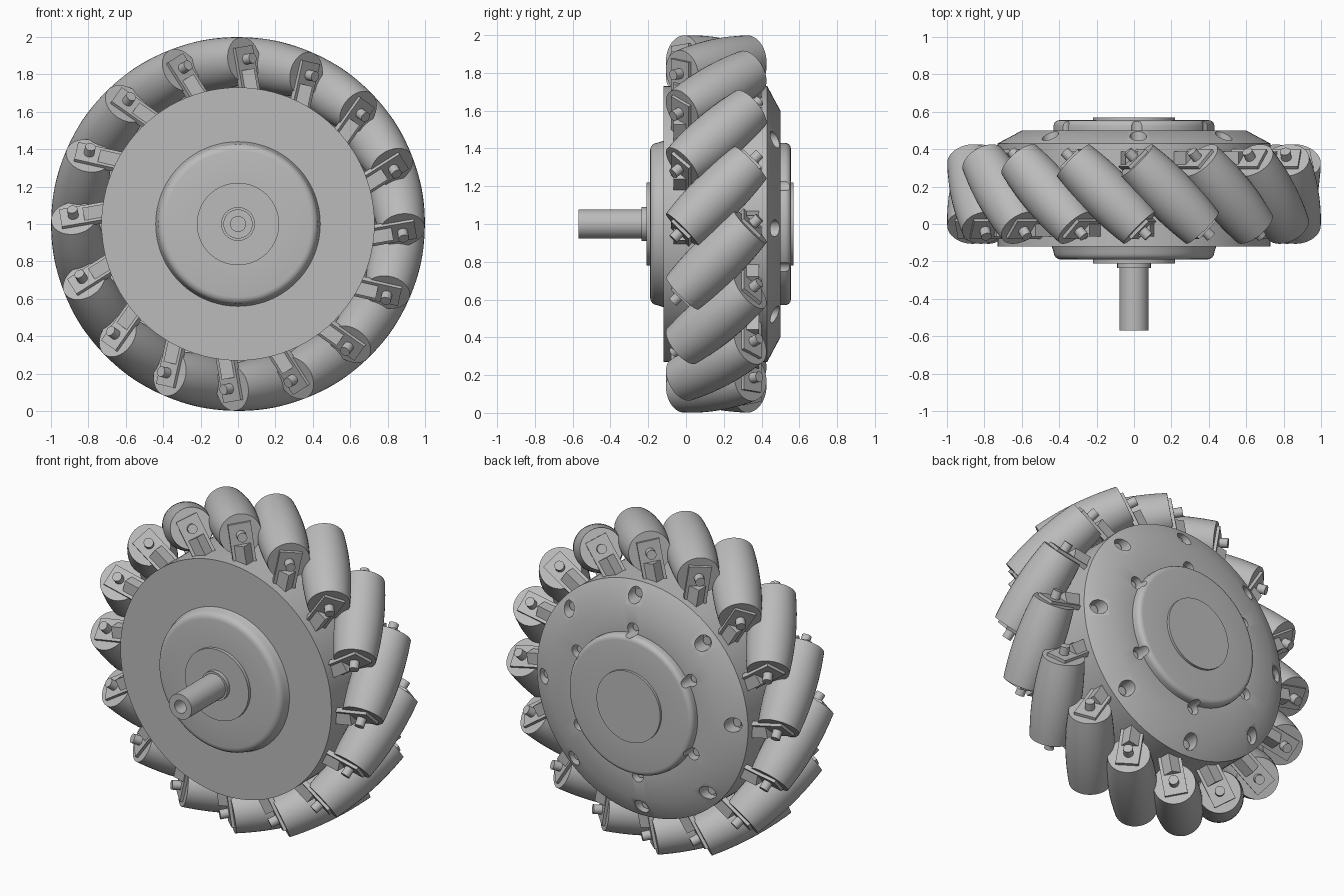
import bpy, bmesh
from math import radians, sqrt, cos, sin, pi
from mathutils import Matrix

cube = bpy.data.objects.get("Cube")
if cube:
    bpy.data.objects.remove(cube, do_unlink=True)

grey = bpy.data.materials.new("plain grey")
grey.use_nodes = True
grey.diffuse_color = (0.5, 0.5, 0.5, 1)
grey.node_tree.nodes["Principled BSDF"].inputs["Base Color"].default_value = (0.5, 0.5, 0.5, 1)

AXLE = Matrix.Translation((0, 0, 1))
parts = []


def finish(name, bm):
    bmesh.ops.recalc_face_normals(bm, faces=bm.faces)
    mesh = bpy.data.meshes.new(name)
    bm.to_mesh(mesh)
    bm.free()
    mesh.materials.append(grey)
    return mesh


def place(name, mesh, matrix):
    ob = bpy.data.objects.new(name, mesh)
    ob.matrix_world = matrix
    bpy.context.collection.objects.link(ob)
    parts.append(ob)
    return ob


def lathe(bm, profile, sides, matrix=Matrix()):
    """Turn a closed (radius, y) profile about the y axis; zero radius becomes a pole."""
    rings = []
    for r, y in profile:
        if r == 0:
            rings.append([bm.verts.new(matrix @ Matrix.Translation((0, y, 0)).translation)] * sides)
        else:
            rings.append([bm.verts.new(matrix @ Matrix.Translation(
                (r * cos(2 * pi * i / sides), y, r * sin(2 * pi * i / sides))).translation)
                for i in range(sides)])
    for a, b in zip(rings, rings[1:]):
        for i in range(sides):
            j = (i + 1) % sides
            corners = dict.fromkeys((a[i], a[j], b[j], b[i]))
            bm.faces.new(list(corners))


def prism(bm, outline, z0, z1):
    low, high = ([bm.verts.new((x, y, z)) for x, y in outline] for z in (z0, z1))
    bm.faces.new(low)
    bm.faces.new(high)
    n = len(outline)
    for i in range(n):
        j = (i + 1) % n
        bm.faces.new((low[i], low[j], high[j], high[i]))


def rounded(r, y, fillet, out):
    """Quarter-round rim that ends at plane y; out is the outward y direction."""
    return [(r - fillet + fillet * cos(t * pi / 8), y + out * fillet * (sin(t * pi / 8) - 1))
            for t in range(5)]


# Hub body with both caps, turned in one piece
bm = bmesh.new()
front = [(0.44, -0.12)] + rounded(0.43, -0.19, 0.04, -1) + [(0.22, -0.19), (0.22, -0.21), (0, -0.21)]
back = ([(0.73, -0.12), (0.73, 0.43), (0.6, 0.5), (0.43, 0.5)]
        + rounded(0.43, 0.555, 0.03, 1) + [(0.22, 0.555), (0.22, 0.57), (0, 0.57)])
lathe(bm, front[::-1] + back, 96)
hub = place("hub", finish("hub", bm), AXLE)

# Screw holes in the back of the hub, with a screw in each
holes, screws = bmesh.new(), bmesh.new()
for count, radius, bore, floor in ((8, 0.655, 0.045, 0.4), (6, 0.455, 0.038, 0.44)):
    for k in range(count):
        m = Matrix.Rotation(radians(2) + 2 * pi * k / count, 4, 'Y') @ Matrix.Translation((0, 0, radius))
        lathe(holes, [(0, floor), (bore, floor), (bore, 0.7), (0, 0.7)], 24, m)
        lathe(screws, [(0, floor - 0.02), (bore * 0.6, floor - 0.02),
                       (bore * 0.6, floor + 0.03), (0, floor + 0.03)], 16, m)
cutter = place("hole_cutter", finish("hole_cutter", holes), AXLE)
cutter.hide_render = True
cut = hub.modifiers.new("holes", 'BOOLEAN')
cut.operation, cut.solver, cut.object = 'DIFFERENCE', 'EXACT', cutter
bpy.context.view_layer.objects.active = hub
bpy.ops.object.modifier_apply(modifier=cut.name)
parts.remove(cutter)
bpy.data.objects.remove(cutter, do_unlink=True)
place("hub_screws", finish("hub_screws", screws), AXLE)

# Hollow axle shaft with its collar
bm = bmesh.new()
lathe(bm, [(0, -0.2), (0.09, -0.2), (0.09, -0.235), (0.078, -0.235), (0.078, -0.57),
           (0.04, -0.57), (0.04, -0.3), (0, -0.3)], 48)
place("axle_shaft", finish("axle_shaft", bm), AXLE)

# Barrel roller whose curve follows the wheel's outer circle
HALF, MID = 0.255, 0.86
bm = bmesh.new()
steps = [HALF * i / 6 for i in range(-6, 7)]
lathe(bm, [(0, -HALF)] + [(1 - sqrt(MID ** 2 + s * s / 2), s) for s in steps] + [(0, HALF)], 40)
roller = finish("roller", bm)

# Roller bracket: wedge arm on the hub and a plate against the roller end
W = 0.066
bm = bmesh.new()
prism(bm, [(-W, -HALF), (W, -HALF), (0, -HALF - W)], -0.22, -0.055)
prism(bm, [(-W, -HALF + 0.01), (W, -HALF + 0.01), (W, -HALF - 0.018), (-W, -HALF - 0.018)], -0.2, 0.07)
bracket = finish("bracket", bm)

# Roller pin end
bm = bmesh.new()
lathe(bm, [(0, -HALF), (0.028, -HALF), (0.028, -HALF - 0.068), (0, -HALF - 0.068)], 20)
pin = finish("pin", bm)

# Sixteen slanted rollers, each held at both ends
for k in range(16):
    seat = (AXLE @ Matrix.Rotation(radians(-9.8 + 22.5 * k), 4, 'Y')
            @ Matrix.Translation((0, 0.16, MID)) @ Matrix.Rotation(radians(45), 4, 'Z'))
    place("roller", roller, seat)
    for side, turn in (("front", 0), ("back", pi)):
        end = seat @ Matrix.Rotation(turn, 4, 'Z')
        place(side + "_bracket", bracket, end)
        place(side + "_pin", pin, end)

# Smooth round surfaces, keep edges crisp
bpy.ops.object.select_all(action='DESELECT')
for ob in parts:
    ob.select_set(True)
bpy.context.view_layer.objects.active = hub
bpy.ops.object.shade_smooth_by_angle(angle=radians(30))
